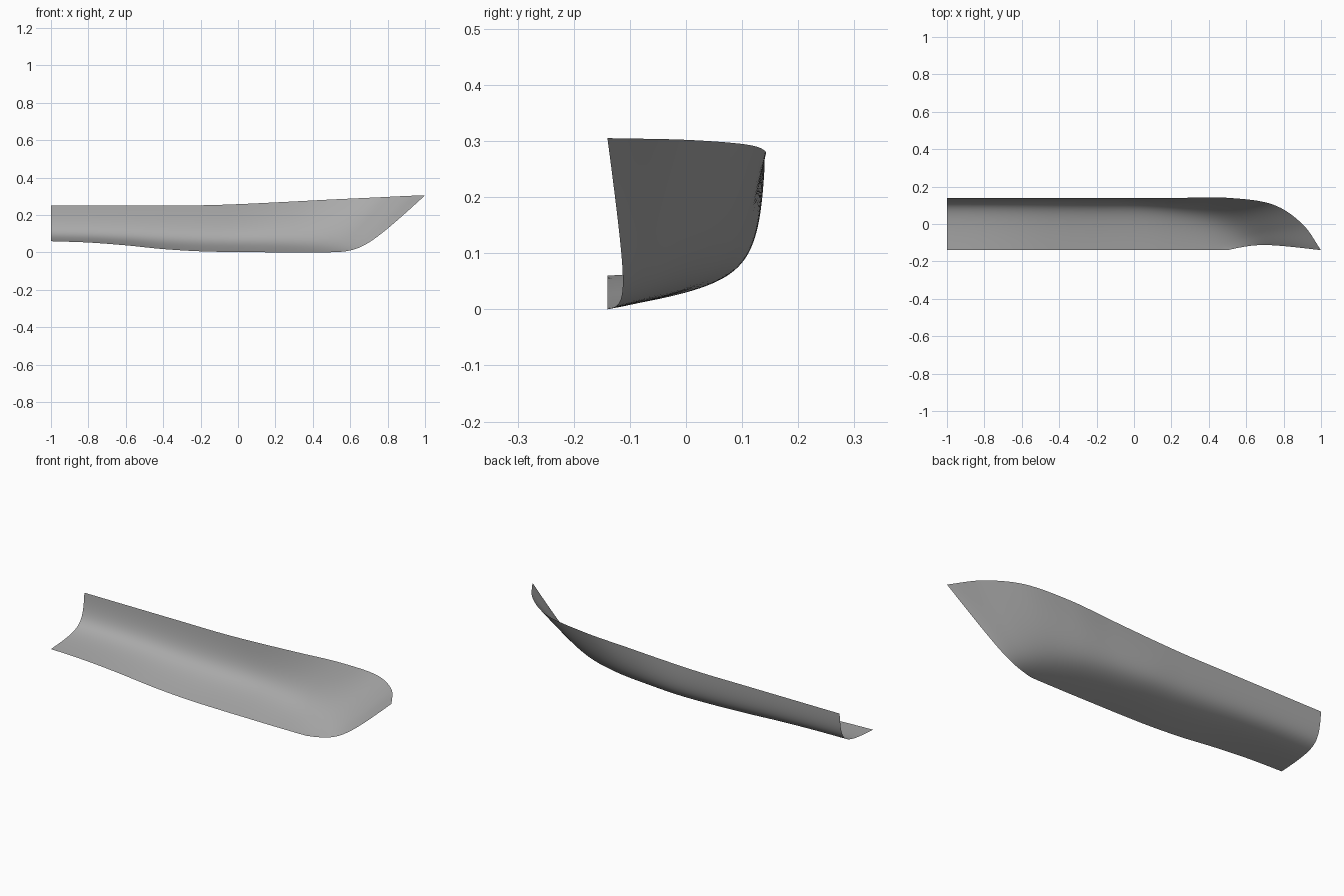
import bpy
import bmesh
from mathutils import Vector

cube = bpy.data.objects.get("Cube")
if cube:
    bpy.data.objects.remove(cube, do_unlink=True)

CENTRE = -0.14      # y of the centreline edge
FULLNESS = 2.2      # pull of the bilge on each frame
STEPS = 8           # sections between neighbouring frames
RIBS = 32           # faces from keel to sheer


def frame(keel, bilge, sheer):
    """Control points of one frame; the keel runs on the centreline."""
    return [Vector((keel[0], CENTRE, keel[1])), Vector(bilge), Vector(sheer)]


# Stern and midship frames stand upright and differ mainly in keel height
frames = [
    frame((x, keel), (x, 0.128, bilge), (x, 0.14, sheer))
    for x, keel, bilge, sheer in [
        (-1.0, 0.06, 0.073, 0.252), (-0.8, 0.053, 0.07, 0.252),
        (-0.6, 0.038, 0.064, 0.252), (-0.4, 0.018, 0.055, 0.252),
        (-0.2, 0.006, 0.048, 0.252), (0.0, 0.002, 0.045, 0.258)]
]
# Bow frames rake forward until the last one forms the stem
frames += [
    frame((0.14, 0.001), (0.18, 0.108, 0.044), (0.25, 0.14, 0.27)),
    frame((0.27, 0.0), (0.36, 0.07, 0.038), (0.5, 0.14, 0.283)),
    frame((0.37, 0.0), (0.5, 0.012, 0.028), (0.74, 0.105, 0.294)),
    frame((0.45, 0.0), (0.6, -0.045, 0.016), (0.9, 0.0, 0.302)),
    frame((0.5, 0.001), (0.67, -0.1, 0.003), (1.0, CENTRE, 0.305)),
]


def spline(a, b, c, d, t):
    """Smooth curve through b and c."""
    return (b * 2 + (c - a) * t + (a * 2 - b * 5 + c * 4 - d) * t ** 2
            + (b * 3 - a - c * 3 + d) * t ** 3) / 2


def rib_point(controls, t):
    """Weighted arc from the keel, round the bilge, to the sheer."""
    keel, bilge, sheer = controls
    a, b, c = (1 - t) ** 2, 2 * FULLNESS * t * (1 - t), t ** 2
    return (keel * a + bilge * b + sheer * c) / (a + b + c)


# Extend the frames by one at each end, then fair between them
first = [p * 2 - q for p, q in zip(frames[0], frames[1])]
last = [p * 2 - q for p, q in zip(frames[-1], frames[-2])]
padded = [first] + frames + [last]
sections = []
for i in range(len(frames) - 1):
    for step in range(STEPS):
        sections.append([spline(*points, step / STEPS)
                         for points in zip(*padded[i:i + 4])])
sections.append(frames[-1])

# Skin the sections as one open sheet, wound so the outside faces outward
bm = bmesh.new()
rows = [[bm.verts.new(rib_point(s, j / RIBS)) for j in range(RIBS + 1)]
        for s in sections]
for near, far in zip(rows, rows[1:]):
    for j in range(RIBS):
        face = bm.faces.new((near[j], near[j + 1], far[j + 1], far[j]))
        face.smooth = True

mesh = bpy.data.meshes.new("hull_half")
bm.to_mesh(mesh)
bm.free()
hull = bpy.data.objects.new("hull_half", mesh)
bpy.context.collection.objects.link(hull)

# Plain grey finish
grey = bpy.data.materials.new("hull_grey")
grey.use_nodes = True
colour = (0.4, 0.4, 0.4, 1.0)
grey.diffuse_color = colour
grey.node_tree.nodes["Principled BSDF"].inputs["Base Color"].default_value = colour
mesh.materials.append(grey)
